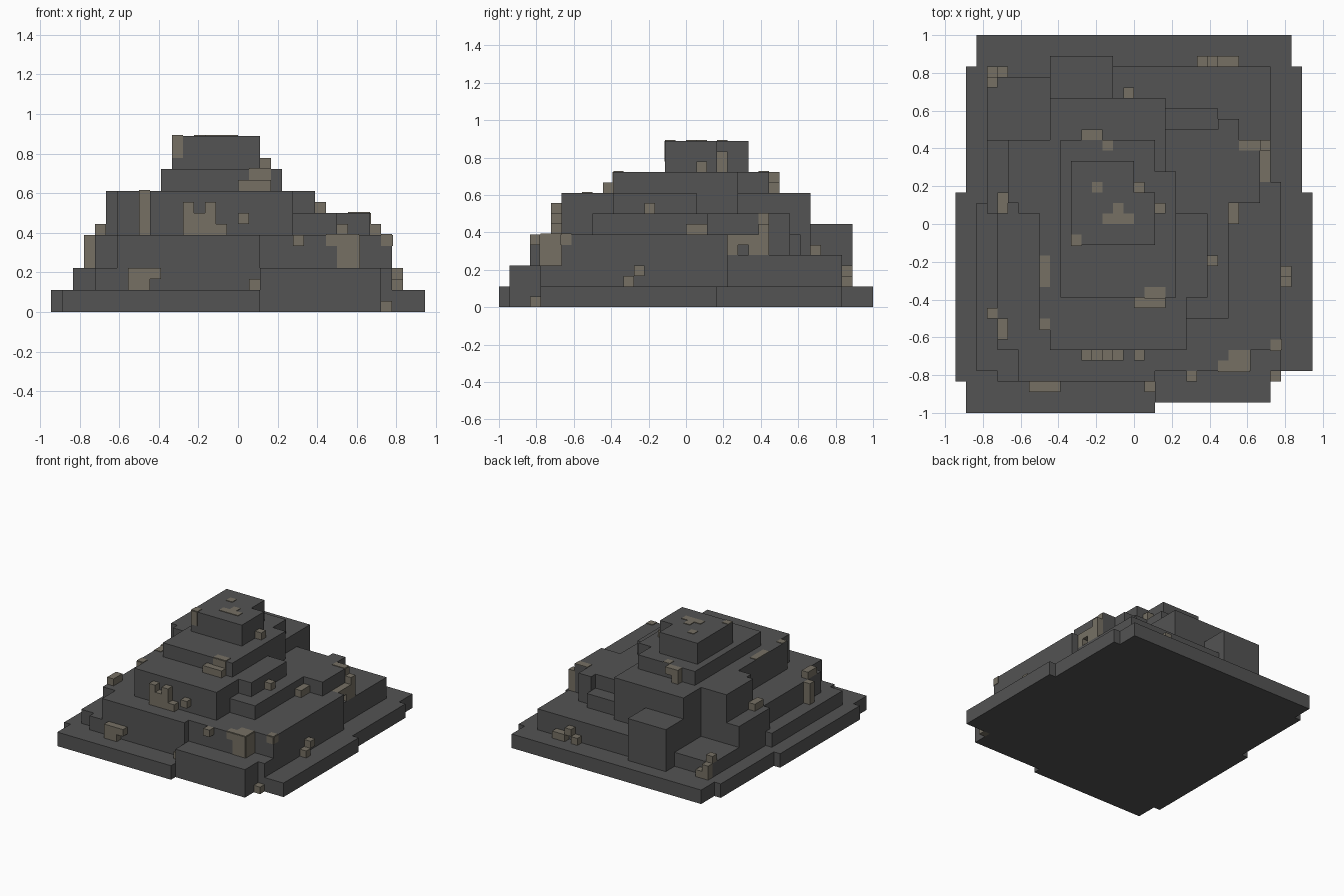
import bpy, bmesh

cube = bpy.data.objects.get("Cube")
if cube:
    bpy.data.objects.remove(cube, do_unlink=True)

U = 1 / 18      # one building block
T = 0.08        # paint plate thickness, in blocks


def material(name, rgb):
    m = bpy.data.materials.new(name)
    m.use_nodes = True
    m.diffuse_color = (*rgb, 1)
    bsdf = next(n for n in m.node_tree.nodes if n.type == 'BSDF_PRINCIPLED')
    bsdf.inputs["Base Color"].default_value = (*rgb, 1)
    bsdf.inputs["Roughness"].default_value = 0.9
    return m


STONE = material("dark grey stone", (0.087, 0.087, 0.087))
GRAVEL = material("tan gravel", (0.18, 0.163, 0.127))


def finish(name, bm, mat):
    bmesh.ops.recalc_face_normals(bm, faces=bm.faces)
    me = bpy.data.meshes.new(name)
    bm.to_mesh(me)
    bm.free()
    me.materials.append(mat)
    ob = bpy.data.objects.new(name, me)
    bpy.context.collection.objects.link(ob)


def tier(name, z0, z1, outline):
    """Extrude a stepped outline between two heights."""
    bm = bmesh.new()
    face = bm.faces.new([bm.verts.new((x * U, y * U, z0 * U)) for x, y in outline])
    up = bmesh.ops.extrude_face_region(bm, geom=[face], use_keep_orig=True)
    for v in up["geom"]:
        if isinstance(v, bmesh.types.BMVert):
            v.co.z = z1 * U
    finish(name, bm, STONE)


def boxes(name, items, mat):
    """Join boxes given as (x0, x1, y0, y1, z0, z1)."""
    bm = bmesh.new()
    for x0, x1, y0, y1, z0, z1 in items:
        for v in bmesh.ops.create_cube(bm, size=1)["verts"]:
            v.co = ((x0 + x1) / 2 + v.co.x * (x1 - x0),
                    (y0 + y1) / 2 + v.co.y * (y1 - y0),
                    (z0 + z1) / 2 + v.co.z * (z1 - z0))
            v.co *= U
    finish(name, bm, mat)


# Stepped tiers, bottom to top
tier("base_tier", 0, 2, [
    (-16, -18), (2, -18), (2, -17), (13, -17), (13, -14), (17, -14), (17, 3), (16, 3),
    (16, 15), (15, 15), (15, 18), (-15, 18), (-15, 15), (-16, 15), (-16, 3), (-17, 3),
    (-17, -15), (-16, -15)])
tier("second_tier", 2, 4, [
    (-13, -15), (2, -15), (2, -17), (13, -17), (13, -14), (14, -14), (14, 4), (13, 4),
    (13, 15), (-2, 15), (-2, 16), (-8, 16), (-8, 14), (-14, 14), (-14, 2), (-15, 2),
    (-15, -14), (-13, -14)])
tier("back_shelf", 4, 5, [
    (12, 4), (13, 4), (13, 15), (-2, 15), (-2, 12), (3, 12), (3, 11), (8, 11), (8, 10),
    (10, 10), (10, 8), (12, 8)])
tier("back_tower", 4, 8, [(-8, 12), (-2, 12), (-2, 16), (-8, 16)])
tier("third_tier", 4, 7, [
    (-11, -15), (2, -15), (2, -14), (11, -14), (11, -12), (14, -12), (14, 4), (12, 4),
    (12, 8), (10, 8), (10, 10), (8, 10), (8, 11), (3, 11), (3, 12), (-8, 12), (-8, 8),
    (-14, 8), (-14, 1), (-13, 1), (-13, -12), (-11, -12)])
west_side = [(3, 12), (-8, 12), (-8, 8), (-12, 8), (-12, 2), (-11, 2), (-11, 1), (-9, 1),
             (-9, -10), (-8, -10)]
tier("fourth_tier", 7, 9, [
    (-8, -12), (5, -12), (5, -9), (9, -9), (9, 2), (12, 2), (12, 8), (10, 8), (10, 10),
    (8, 10), (8, 9), (3, 9)] + west_side)
tier("fifth_tier", 9, 11, [
    (-8, -12), (5, -12), (5, -7), (7, -7), (7, 1), (4, 1), (4, 5), (3, 5)] + west_side)
tier("sixth_tier", 11, 13, [(-7, -7), (4, -7), (4, 5), (2, 5), (2, 8), (-7, 8)])
tier("summit", 13, 16, [(-6, -2), (2, -2), (2, 3), (0, 3), (0, 6), (-6, 6)])

# Loose gravel blocks sticking out of each side
boxes("front_gravel", [
    (-5, -4, -13, -12, 7, 10), (-4, -3, -13, -12, 7, 9), (-3, -2, -13, -12, 7, 10),
    (-2, -1, -13, -12, 7, 8), (0, 1, -13, -12, 8, 9), (-10, -8, -16, -15, 2, 4),
    (-8, -7, -16, -15, 3, 4), (1, 2, -16, -15, 2, 3), (5, 6, -15, -14, 6, 7),
    (13, 14, -15, -14, 0, 1), (0, 3, -8, -7, 11, 12)], GRAVEL)
boxes("left_gravel", [
    (14, 15, -6, -5, 2, 3), (14, 15, -5, -4, 3, 4), (7, 8, -4, -3, 9, 10),
    (9, 10, 0, 2, 7, 8), (2, 3, 1, 2, 13, 14), (12, 13, 4, 5, 5, 7), (12, 13, 5, 6, 6, 7),
    (12, 13, 6, 7, 5, 7), (12, 13, 7, 8, 5, 8)], GRAVEL)
boxes("back_gravel", [
    (0, 1, 3, 4, 13, 15), (-5, -4, 8, 9, 11, 13), (-4, -3, 8, 9, 12, 13),
    (-1, 0, 12, 13, 5, 6), (6, 7, 15, 16, 2, 3), (7, 8, 15, 16, 3, 4), (8, 10, 15, 16, 2, 3),
    (-14, -13, 14, 15, 2, 4), (-13, -12, 14, 15, 2, 3), (-14, -13, 13, 14, 4, 5)], GRAVEL)
boxes("right_gravel", [
    (-14, -13, -9, -8, 4, 7), (-13, -12, -11, -9, 7, 8), (-13, -12, 1, 3, 7, 8)], GRAVEL)


# Flat gravel patches, as thin plates on the stone
def top(x0, x1, y0, y1, z):
    return (x0, x1, y0, y1, z, z + T)


def front(x0, x1, z0, z1, y):
    return (x0, x1, y - T, y, z0, z1)


def side(y0, y1, z0, z1, x):
    return (x, x + T, y0, y1, z0, z1)


boxes("top_patches", [
    top(-6, -5, -2, -1, 16), top(-4, -3, 3, 4, 16), top(-3, 0, 0, 1, 16), top(-2, -1, 1, 2, 16),
    top(1, 3, -7, -6, 13), top(-3, -2, 7, 8, 13), top(-9, -8, -6, -3, 11),
    top(-9, -8, -10, -9, 11), top(10, 12, 7, 8, 9), top(9, 11, -14, -12, 7),
    top(8, 9, -14, -13, 7), top(13, 14, -12, -11, 7)], GRAVEL)
boxes("front_patches", [
    front(-6, -5, 14, 16, -2), front(1, 3, 12, 13, -7), front(-9, -8, 7, 11, -10),
    front(9, 11, 4, 7, -14), front(8, 9, 6, 7, -14), front(13, 14, 6, 7, -12)], GRAVEL)
boxes("side_patches", [
    side(-14, -12, 4, 7, 11), side(-12, -11, 6, 7, 14), side(7, 8, 8, 9, 12)], GRAVEL)
